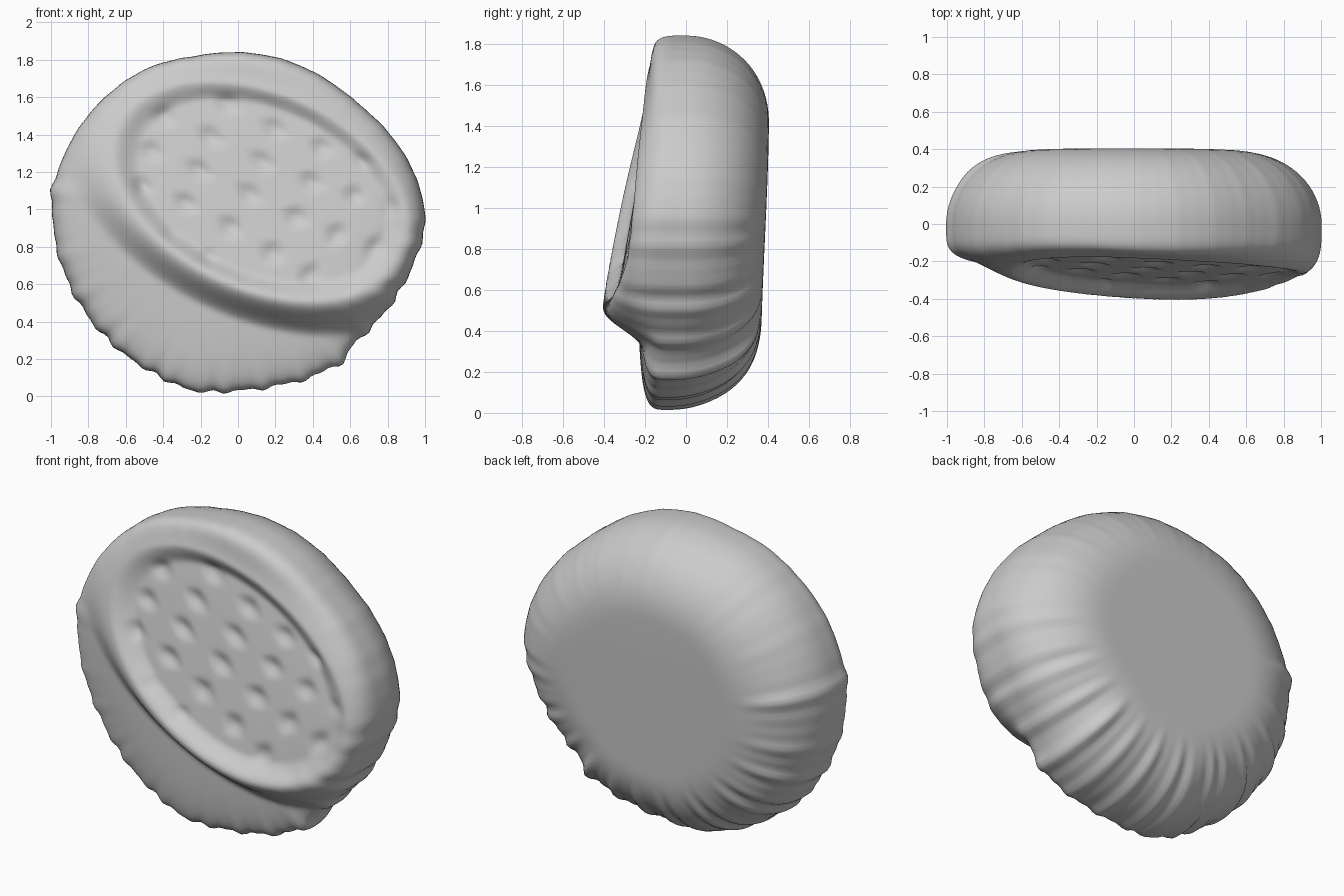
import bpy, bmesh, math
from math import sin, cos, pi

cube = bpy.data.objects.get("Cube")
if cube:
    bpy.data.objects.remove(cube, do_unlink=True)

SEGMENTS, FRONT_RINGS, BACK_RINGS = 216, 72, 30
CENTRE_Z = 0.93
# Outline radius every 15 degrees, counter-clockwise from +x
RADII = [1.0, .98, .94, .905, .90, .905, .91, .92, .955, .975, .99, 1.0,
         .99, .97, .95, .935, .925, .93, .90, .90, .92, .90, .925, .96]


def smooth(a, b, v):
    v = min(1, max(0, (v - a) / (b - a)))
    return v * v * (3 - 2 * v)


def outline(ang):
    """Closed Catmull-Rom through the radii."""
    f = ang / (2 * pi) * len(RADII)
    i, t = int(f), f - int(f)
    a, b, c, d = (RADII[(i + k) % len(RADII)] for k in (-1, 0, 1, 2))
    return b + t * (c - a + t * (2*a - 5*b + 4*c - d + t * (3*(b - c) + d - a))) / 2


def gathers(ang):
    """Cloth wrinkles, strongest around the lower edge."""
    lower = smooth(-0.3, 0.6, -sin(ang))
    side = math.exp(-((ang - 2.97) / 0.05) ** 2) + math.exp(-((ang - 5.36) / 0.06) ** 2)
    waves = sin(31 * ang + 2 * sin(3 * ang)) + 0.7 * sin(53 * ang + 1.3)
    return (0.001 + 0.006 * lower) * waves + 0.022 * side


def seam_y(z):
    return -0.08 * (1 - smooth(0, 0.6, z))


def front_y(x, z, t):
    # Tilted oval cushion: e is 1 on its raised rim
    dx, dz = x - 0.13, z - 1.1
    e = math.hypot((0.913*dx - 0.407*dz) / 0.86, (0.407*dx + 0.913*dz) / 0.53)
    crest = 0.2 + 0.178 * (1.7 - z)
    base = 0.235
    depth = base + (crest - base) * (1 - smooth(0.99, 1.32, e))
    # Sunken, dimpled seat
    inside = 1 - smooth(0.8, 0.99, e)
    dimple = max(0, sin(17*x + 7*z + sin(5*z)) * sin(19*z - 6*x + sin(4*x))) ** 2
    depth -= inside * (0.065 + 0.022 * dimple)
    s = seam_y(z)
    return s - (depth + s) * max(0, 1 - t ** 4.5) ** (1 / 4.5)


def back_y(z, t):
    # Flat middle with a full rounded edge
    s = seam_y(z)
    flat = 0.405 - 0.04 * (1 - smooth(0.2, 1.5, z))
    k = max(0, (t - 0.53) / 0.47)
    return s + (flat - s) * math.sqrt(max(0, 1 - k ** 2.1))


bm = bmesh.new()


def place(t, ang, front):
    r = t * (outline(ang) + gathers(ang) * smooth(0.6, 1, t))
    x, z = r * cos(ang), CENTRE_Z + r * sin(ang)
    y = front_y(x, z, t) if front else back_y(z, t)
    if not front:
        y += 0.9 * gathers(ang) * smooth(0.6, 0.85, t) * (1 - smooth(0.88, 1, t))
    return bm.verts.new((x, y, z))


def ring(t, front):
    return [place(t, 2 * pi * i / SEGMENTS, front) for i in range(SEGMENTS)]


def stitch(a, b):
    for i in range(SEGMENTS):
        j = (i + 1) % SEGMENTS
        bm.faces.new((a[i], a[j], b[j], b[i]))


def shell(count, front, edge):
    previous = edge
    for n in range(1, count):
        # Rings crowd together toward the round edge
        current = ring(cos(n / count * pi / 2), front)
        stitch(previous, current)
        previous = current
    tip = place(0, 0, front)
    for i in range(SEGMENTS):
        bm.faces.new((previous[i], previous[(i + 1) % SEGMENTS], tip))


edge_ring = ring(1, True)
shell(FRONT_RINGS, True, edge_ring)
shell(BACK_RINGS, False, edge_ring)
bmesh.ops.recalc_face_normals(bm, faces=bm.faces)

mesh = bpy.data.meshes.new("cushion_bed")
bm.to_mesh(mesh)
bm.free()
bed = bpy.data.objects.new("cushion_bed", mesh)
bpy.context.collection.objects.link(bed)

# Plain grey cloth
grey = bpy.data.materials.new("plain_grey")
grey.use_nodes = True
colour = (0.6, 0.6, 0.6, 1)
grey.diffuse_color = colour
grey.node_tree.nodes["Principled BSDF"].inputs["Base Color"].default_value = colour
mesh.materials.append(grey)

bpy.context.view_layer.objects.active = bed
bed.select_set(True)
bpy.ops.object.shade_smooth_by_angle(angle=math.radians(50))
